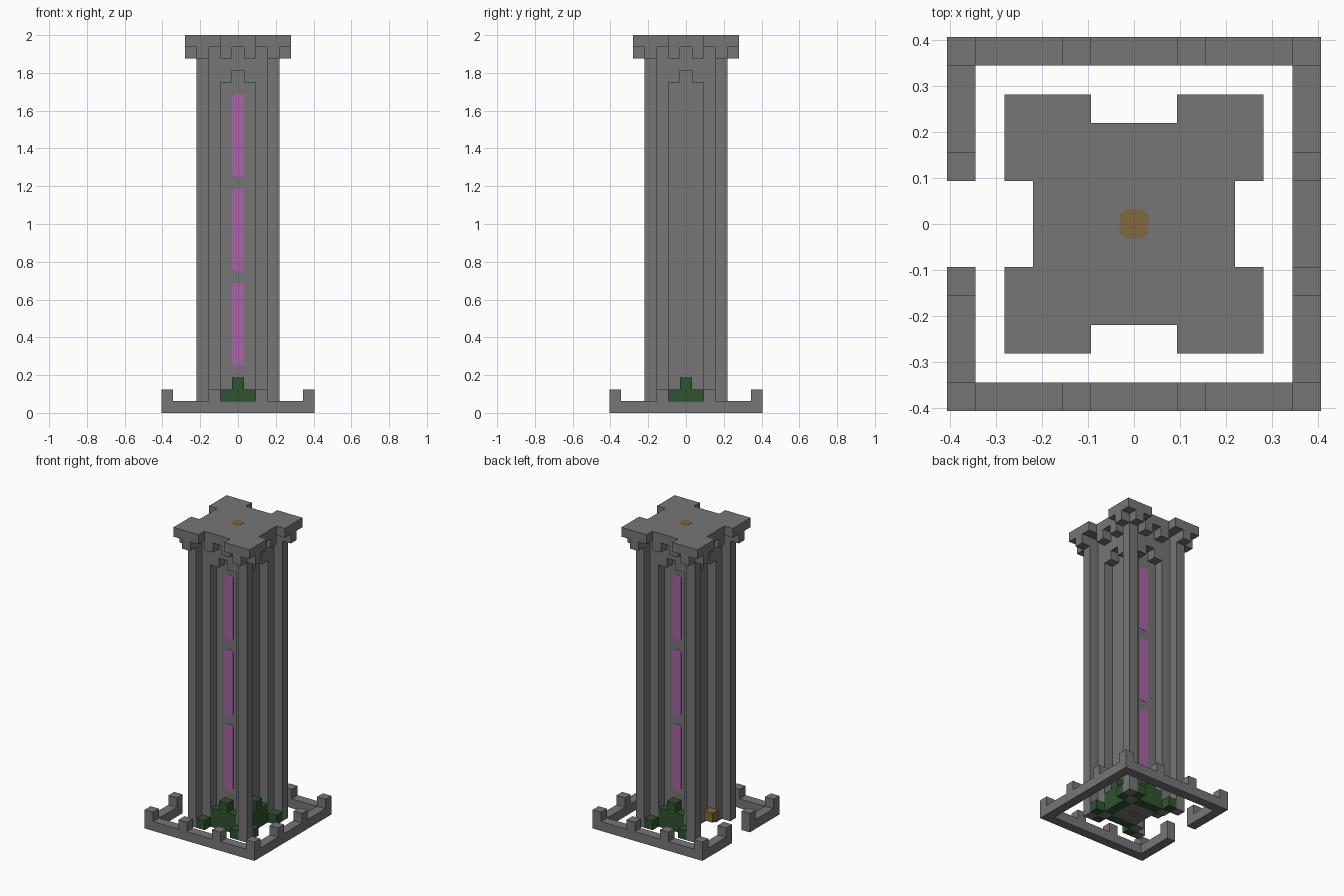
import bpy
import bmesh
from mathutils import Matrix, Vector

U = 1 / 16  # one block

cube = bpy.data.objects.get("Cube")
if cube:
    bpy.data.objects.remove(cube, do_unlink=True)


def material(name, rgb):
    m = bpy.data.materials.new(name)
    m.use_nodes = True
    m.diffuse_color = (*rgb, 1)
    m.node_tree.nodes["Principled BSDF"].inputs["Base Color"].default_value = (*rgb, 1)
    return m


STONE = material("grey stone", (0.18, 0.18, 0.18))
PINK = material("glowing pink", (0.42, 0.12, 0.40))
GREEN = material("dark green", (0.03, 0.085, 0.03))
GOLD = material("dull gold", (0.22, 0.135, 0.05))


def finish(name, bm, mat):
    bmesh.ops.recalc_face_normals(bm, faces=bm.faces)
    mesh = bpy.data.meshes.new(name)
    bm.to_mesh(mesh)
    bm.free()
    mesh.materials.append(mat)
    obj = bpy.data.objects.new(name, mesh)
    bpy.context.collection.objects.link(obj)
    return obj


def boxes(name, mat, items, turns=(0,)):
    """Boxes given as (centre x, centre y, size x, size y, z low, z high) in blocks,
    repeated by quarter turns about the vertical axis."""
    bm = bmesh.new()
    for t in turns:
        spin = Matrix.Rotation(t * 1.5707963267948966, 4, "Z")
        for x, y, sx, sy, z0, z1 in items:
            place = Matrix.Translation(Vector((x, y, (z0 + z1) / 2)) * U)
            size = Matrix.Diagonal((sx * U, sy * U, (z1 - z0) * U, 1))
            bmesh.ops.create_cube(bm, size=1, matrix=spin @ place @ size)
    return finish(name, bm, mat)


def prism(name, mat, outline, depth, matrix=Matrix()):
    """Extrude a flat outline (metres) along its local z, then place it."""
    bm = bmesh.new()
    face = bm.faces.new([bm.verts.new((x, y, 0)) for x, y in outline])
    out = bmesh.ops.extrude_face_region(bm, geom=[face])
    top = [v for v in out["geom"] if isinstance(v, bmesh.types.BMVert)]
    bmesh.ops.translate(bm, verts=top, vec=(0, 0, depth))
    bm.transform(matrix)
    return finish(name, bm, mat)


def clipped(w, h, c=0.012):
    """Rectangle outline with clipped corners."""
    a, b = w / 2, h / 2
    return [(a - c, b), (a, b - c), (a, c - b), (a - c, -b),
            (c - a, -b), (-a, c - b), (-a, b - c), (c - a, b)]


ALL = range(4)

# Low outer wall, open in the middle of the -x side
boxes("outer_wall", STONE, [
    (0, -6, 13, 1, 0, 1), (0, 6, 13, 1, 0, 1), (6, 0, 1, 11, 0, 1),
    (-6, 3.5, 1, 4, 0, 1), (-6, -3.5, 1, 4, 0, 1)])
boxes("wall_posts", STONE, [(p, -6, 1, 1, 1, 2) for p in (-6, -2, 2)], ALL)

# Tower shaft: core with stepped diagonal columns
boxes("tower_core", STONE, [(0, 0, 3, 3, 0, 31)])
boxes("inner_columns", STONE, [(2, 2, 1, 1, 0, 31)], ALL)
boxes("corner_columns", STONE, [(3, 3, 1, 1, 0, 31)], ALL)

# Arches closing the recesses
boxes("arches", STONE, [
    (-1, -2, 1, 1, 28, 31), (0, -2, 1, 1, 29, 31), (1, -2, 1, 1, 28, 31)], ALL)

# Brackets below the notched cap
boxes("cap_brackets", STONE, [(x, y, 1, 1, 30, 31) for x, y in
                              ((-1, -3), (1, -3), (-3, -4), (3, -4))], ALL)
quarter = [Vector(p) * U for p in
           ((1.5, 3.5), (1.5, 4.5), (4.5, 4.5), (4.5, 1.5), (3.5, 1.5))]
cap = []
for t in ALL:
    cap += [Matrix.Rotation(-t * 1.5707963267948966, 2) @ p for p in quarter]
prism("cap", STONE, cap, U, Matrix.Translation((0, 0, 31 * U)))

# Gold studs on the axis and the block in the entrance
for name, z in (("gold_stud_top", 32 * U), ("gold_stud_bottom", 0)):
    prism(name, GOLD, clipped(U, U), 0.002, Matrix.Translation((0, 0, z - 0.001)))
boxes("entrance_block", GOLD, [(-3, 0, 1, 1, 1, 2)])

# Pink light strips on front and back
for side, y in (("front", -1.5 * U), ("back", 1.5 * U)):
    for i in range(3):
        spot = Matrix.Translation((0, y + 0.002, (7.5 + 8 * i) * U))
        prism(f"{side}_light_{i + 1}", PINK, clipped(U, 7 * U), 0.004,
              spot @ Matrix.Rotation(1.5707963267948966, 4, "X"))

# Green mounds at the foot of three sides
boxes("green_mounds", GREEN, [
    (-1, -2, 1, 1, 0, 2), (0, -2, 1, 1, 0, 3), (1, -2, 1, 1, 0, 2),
    (-2, -3, 1, 1, 0, 1), (2, -3, 1, 1, 0, 1)], (0, 1, 2))
